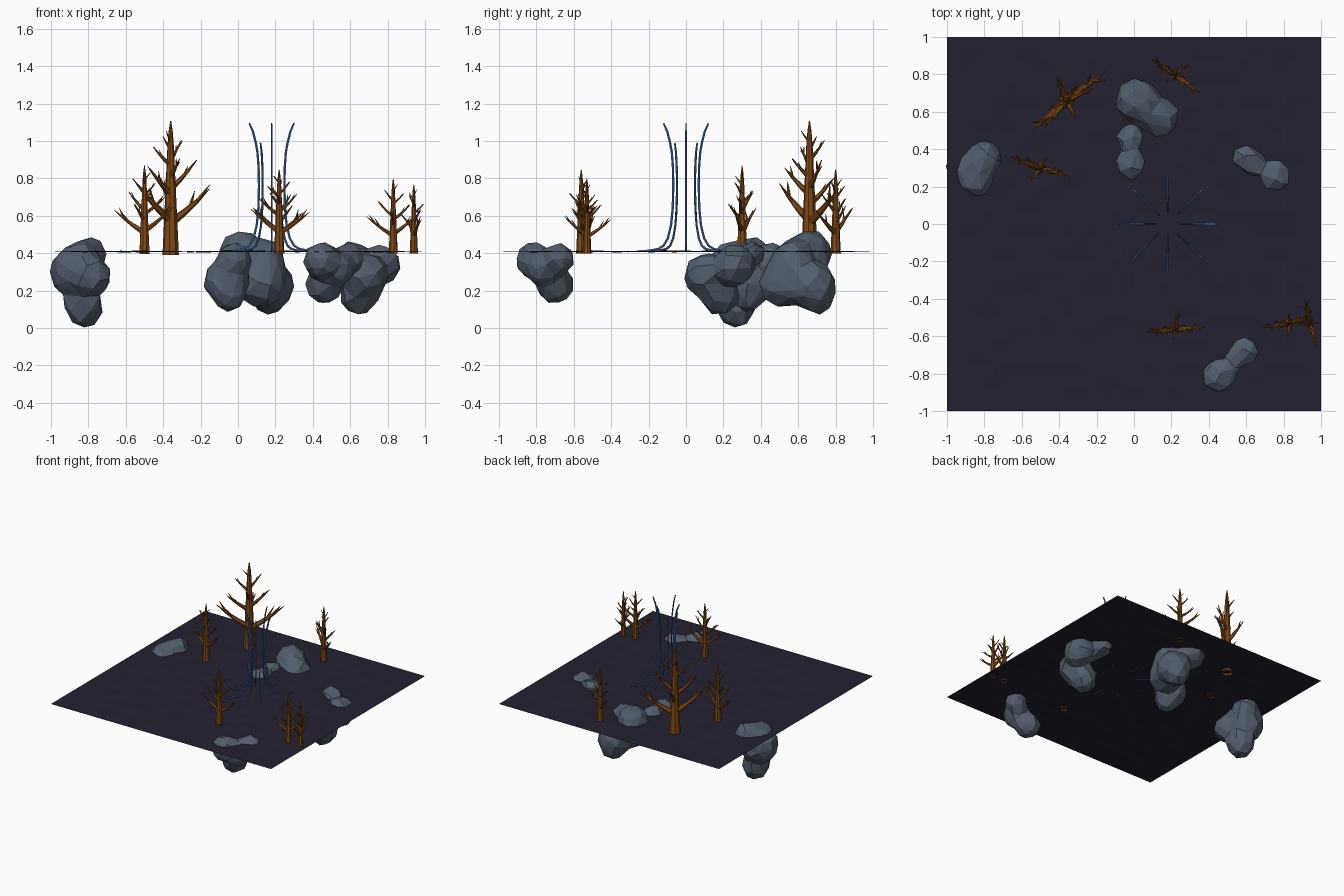
import bpy, bmesh, math, random
from mathutils import Vector, noise

if "Cube" in bpy.data.objects:
    bpy.data.objects.remove(bpy.data.objects["Cube"])

random.seed(4)
GROUND_Z = 0.408


def material(name, col):
    m = bpy.data.materials.new(name)
    m.diffuse_color = (*col, 1)
    m.use_nodes = True
    m.node_tree.nodes["Principled BSDF"].inputs["Base Color"].default_value = m.diffuse_color
    return m


SOIL = material("dark soil", (0.017, 0.015, 0.030))
STONE = material("grey stone", (0.085, 0.112, 0.155))
BARK = material("orange brown bark", (0.22, 0.068, 0.008))
BLUE = material("blue water", (0.07, 0.17, 0.45))


def finish(bm, name, mat):
    me = bpy.data.meshes.new(name)
    bm.to_mesh(me)
    bm.free()
    me.materials.append(mat)
    ob = bpy.data.objects.new(name, me)
    bpy.context.collection.objects.link(ob)
    return ob


def tube(bm, pts, radii, sides, side=None, flat=1.0, cap_start=False):
    """Tapered tube through pts; 'side' fixes the flattened axis."""
    pts = [Vector(p) for p in pts]
    rings = []
    for i, p in enumerate(pts):
        d = (pts[min(i + 1, len(pts) - 1)] - pts[max(i - 1, 0)]).normalized()
        ref = Vector((1, 0, 0)) if abs(d.z) > 0.9 else Vector((0, 0, 1))
        u = (side or d.cross(ref)).normalized()
        v = d.cross(u).normalized()
        ring = []
        for k in range(sides):
            a = math.tau * k / sides
            ring.append(bm.verts.new(p + radii[i] * (u * math.cos(a) * flat + v * math.sin(a))))
        rings.append(ring)
    for a, b in zip(rings, rings[1:]):
        for k in range(sides):
            j = (k + 1) % sides
            bm.faces.new((a[k], a[j], b[j], b[k]))
    bm.faces.new(rings[-1])
    if cap_start:
        bm.faces.new(rings[0][::-1])


# Ground sheet with faint ripples and a slight rise near the fountain
bm = bmesh.new()
bmesh.ops.create_grid(bm, x_segments=32, y_segments=32, size=1)
for v in bm.verts:
    edge = min(1, 5 * (1 - max(abs(v.co.x), abs(v.co.y))))
    bump = 0.006 * math.exp(-(v.co.xy - Vector((0.18, 0))).length_squared / 0.12)
    v.co.z = GROUND_Z + edge * (0.005 * noise.noise(v.co * 9) + bump * 0.5
                                + random.uniform(-0.002, 0.003))
finish(bm, "ground", SOIL)


# Boulders: faceted skins around a few overlapping lobes (x, y, z, radius)
def boulder(name, lobes):
    c = sum((Vector(l[:3]) for l in lobes), Vector()) / len(lobes)
    bm = bmesh.new()
    bmesh.ops.create_icosphere(bm, subdivisions=3, radius=1)
    for v in bm.verts:
        d = v.co.normalized()
        best = 0.04
        for *p, r in lobes:
            o = Vector(p) - c
            t = o.dot(d)
            disc = t * t - o.length_squared + r * r
            if disc > 0:
                best = max(best, t + math.sqrt(disc))
        v.co = d * best
    bmesh.ops.smooth_vert(bm, verts=bm.verts, factor=0.35,
                          use_axis_x=True, use_axis_y=True, use_axis_z=True)
    for v in bm.verts:
        v.co = v.co * (1.03 + 0.04 * noise.noise(v.co * 14 + c * 7)) + c
    ob = finish(bm, name, STONE)
    mod = ob.modifiers.new("facets", "DECIMATE")
    mod.ratio = 0.45


boulder("boulder_left", [(-.86, .28, .30, .14), (-.80, .35, .39, .10), (-.84, .24, .36, .10),
                         (-.82, .27, .11, .11), (-.79, .17, .28, .11)])
boulder("boulder_back", [(.02, .66, .40, .125), (.14, .57, .36, .115), (.17, .67, .23, .13),
                         (.17, .71, .16, .09), (.12, .52, .24, .13)])
boulder("boulder_middle", [(-.02, .32, .36, .095), (-.02, .46, .375, .085),
                           (-.06, .36, .25, .12), (-.05, .33, .18, .09)])
boulder("boulder_right", [(.60, .35, .39, .09), (.76, .26, .335, .11),
                          (.65, .18, .18, .11), (.68, .11, .28, .12)])
boulder("boulder_front", [(.45, -.81, .36, .10), (.59, -.68, .37, .085),
                          (.46, -.70, .23, .10), (.52, -.75, .32, .10)])


# Bare tree, unit height: (start height, angle, reach, rise) per branch
BRANCHES = [(.22, 0, .37, .26), (.24, 184, .35, .28), (.36, 75, .20, .20), (.44, 192, .25, .20),
            (.48, -12, .22, .22), (.57, -100, .15, .14), (.66, 170, .15, .14),
            (.70, 18, .14, .15), (.78, 100, .08, .10), (.84, 205, .07, .08)]


def trunk_radius(z):
    return 0.062 - 0.046 * z


bm = bmesh.new()
heights = [-0.025, 0.1, 0.3, 0.55, 0.8, 0.92, 1.0]
tube(bm, [(0, 0, z) for z in heights],
     [trunk_radius(z) for z in heights[:-2]] + [0.016, 0.004], 8)
for z, deg, reach, rise in BRANCHES:
    a = math.radians(deg)
    out = Vector((math.cos(a), math.sin(a), 0))

    def along(t):
        return out * reach * t + Vector((0, 0, z + rise * (0.8 * t + 0.2 * t * t)))
    r = 0.45 * trunk_radius(z) + 0.03 * reach
    tube(bm, [along(t) for t in (0, .35, .7, 1)], [r, r * .75, r * .45, .003], 6)
    # twigs fork off both sides of the longer branches
    if reach > 0.13:
        for t, turn in ((.5, 32), (.68, -34)):
            b = a + math.radians(turn)
            s, ln = along(t), reach * 0.38
            e = s + Vector((math.cos(b) * ln * .7, math.sin(b) * ln * .7, ln * 0.9))
            tube(bm, [s, (s + e) / 2, e], [r * .45, r * .3, .002], 5)
bmesh.ops.recalc_face_normals(bm, faces=bm.faces)
first = finish(bm, "tree_1", BARK)

TREES = [(-.36, .66, .70, 37), (-.50, .30, .46, 160), (.22, .80, .44, -37),
         (.22, -.56, .44, 3), (.83, -.53, .39, 190), (.94, -.53, .36, 102)]
for i, (x, y, h, deg) in enumerate(TREES):
    ob = first if i == 0 else bpy.data.objects.new(f"tree_{i + 1}", first.data)
    if i:
        bpy.context.collection.objects.link(ob)
    ob.location = (x, y, GROUND_Z)
    ob.scale = (h, h, h)
    ob.rotation_euler.z = math.radians(deg)

# Fountain: thin ribbons running in along the ground, rising and flaring
PATH = [(.265, .411), (.20, .413), (.15, .422), (.12, .44), (.097, .48), (.080, .55), (.071, .64),
        (.068, .76), (.070, .86), (.076, .94), (.085, .99), (.10, 1.05), (.12, 1.095)]
TOPS = {45: .66, 135: 1.0, 225: 1.0, 315: .66}
for i in range(8):
    deg = 45 * i
    a = math.radians(deg)
    out = Vector((math.cos(a), math.sin(a), 0))
    pts = [Vector((.18, 0, z)) + out * r for r, z in PATH if z < TOPS.get(deg, 2)]
    bm = bmesh.new()
    tube(bm, pts, [.004] + [.007] * (len(pts) - 2) + [.005], 6,
         side=Vector((-out.y, out.x, 0)), flat=0.6, cap_start=True)
    bmesh.ops.recalc_face_normals(bm, faces=bm.faces)
    finish(bm, f"water_stream_{i + 1}", BLUE)
